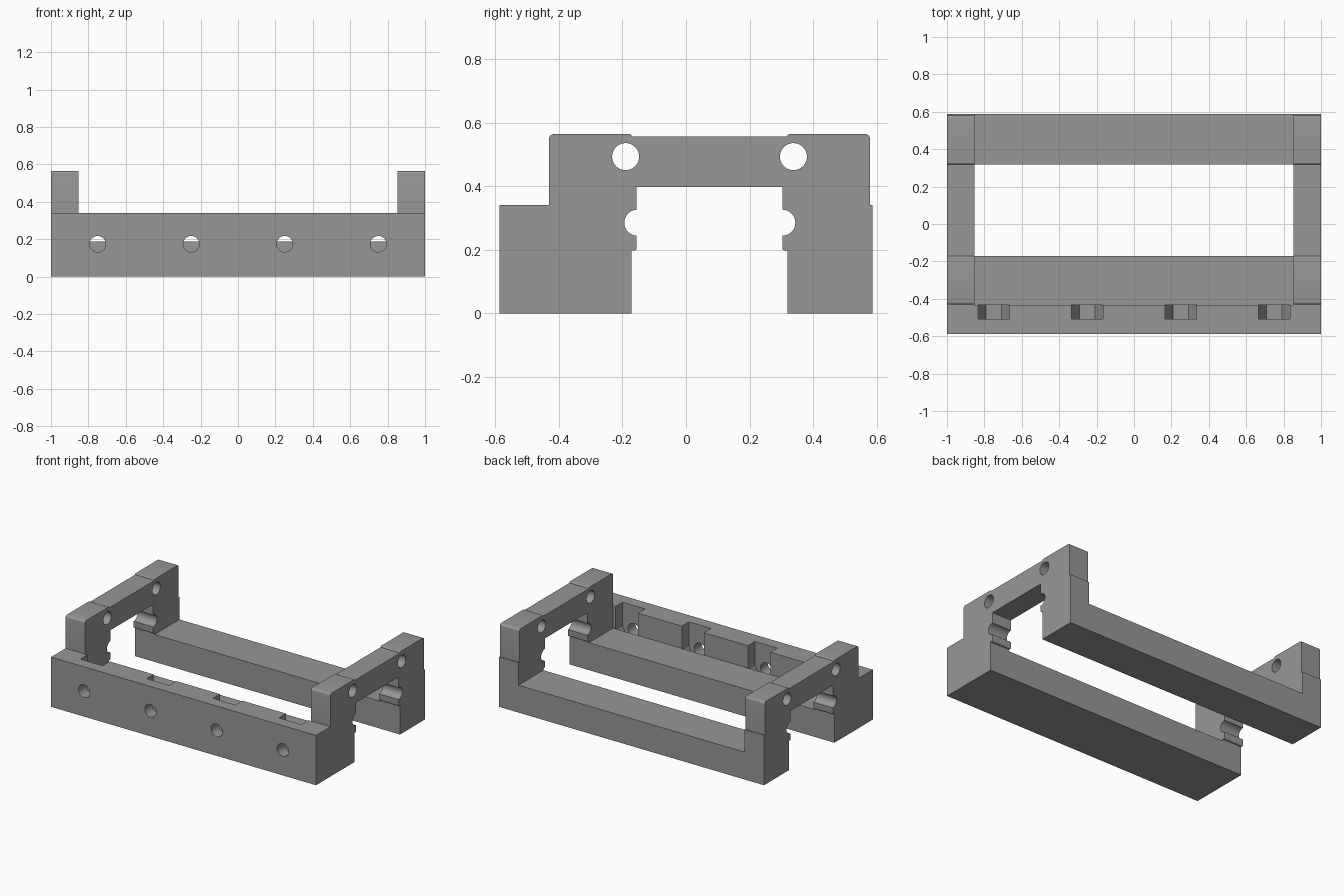
import bpy, bmesh, math
from mathutils import Vector

if "Cube" in bpy.data.objects:
    bpy.data.objects.remove(bpy.data.objects["Cube"])

grey = bpy.data.materials.new("mid grey")
grey.diffuse_color = (0.31, 0.31, 0.31, 1)
grey.use_nodes = True
grey.node_tree.nodes["Principled BSDF"].inputs["Base Color"].default_value = grey.diffuse_color


def fillet(points, steps=5):
    """Round the corners of a closed 2D outline given as (u, v, radius)."""
    out = []
    for i, (u, v, r) in enumerate(points):
        p = Vector((u, v))
        if r == 0:
            out.append(p)
            continue
        a = (Vector(points[i - 1][:2]) - p).normalized()
        b = (Vector(points[(i + 1) % len(points)][:2]) - p).normalized()
        c = p + (a + b) * r                      # right-angled corners only
        for k in range(steps + 1):
            t = math.pi / 2 * k / steps
            out.append(c - b * r * math.cos(t) - a * r * math.sin(t))
    return out


def prism(name, outline, axis, lo, hi):
    """Extrude a (y, z) outline along x, or an (x, z) outline along y."""
    bm = bmesh.new()
    place = (lambda p, d: (d, p[0], p[1])) if axis == "x" else (lambda p, d: (p[0], d, p[1]))
    ends = [[bm.verts.new(place(p, d)) for p in outline] for d in (lo, hi)]
    bm.faces.new(ends[0])
    bm.faces.new(ends[1][::-1])
    n = len(outline)
    for i in range(n):
        j = (i + 1) % n
        bm.faces.new((ends[0][i], ends[0][j], ends[1][j], ends[1][i]))
    bmesh.ops.recalc_face_normals(bm, faces=bm.faces)
    mesh = bpy.data.meshes.new(name)
    bm.to_mesh(mesh)
    bm.free()
    mesh.materials.append(grey)
    ob = bpy.data.objects.new(name, mesh)
    bpy.context.collection.objects.link(ob)
    return ob


def rect(a, b, c, d):
    return [(a, c), (b, c), (b, d), (a, d)]


def circle(u, v, r, n=40):
    return [(u + r * math.cos(2 * math.pi * i / n), v + r * math.sin(2 * math.pi * i / n))
            for i in range(n)]


def combine(target, helper, operation):
    """Apply an exact boolean and remove the helper."""
    helper.hide_render = True
    mod = target.modifiers.new(operation.lower(), "BOOLEAN")
    mod.operation, mod.solver, mod.object = operation, "EXACT", helper
    bpy.context.view_layer.objects.active = target
    bpy.ops.object.modifier_apply(modifier=mod.name)
    bpy.data.objects.remove(helper)


# Front wall with screw holes and hexagonal nut pockets open to the top and back
frame = prism("mounting_frame", rect(-0.587, -0.432, 0, 0.34), "x", -1, 1)
R, ZC = 0.0845, 0.174
for x in (-0.75, -0.25, 0.25, 0.75):
    pocket = [(x - R, 0.4), (x - R, ZC), (x - R / 2, ZC - R * 0.866),
              (x + R / 2, ZC - R * 0.866), (x + R, ZC), (x + R, 0.4)]
    combine(frame, prism("nut_pocket", pocket, "y", -0.508, -0.4), "DIFFERENCE")
    combine(frame, prism("screw_hole", circle(x, ZC, 0.043), "y", -0.7, -0.48), "DIFFERENCE")

# Low ledge behind the wall and the back bar
combine(frame, prism("front_ledge", rect(-0.432, -0.172, 0, 0.187), "x", -0.95, 0.95), "UNION")
back = prism("back_bar", rect(0.319, 0.587, 0, 0.187), "x", -0.95, 0.95)

# Bridge-shaped end arms with a stepped, rounded outline
arm = fillet([
    (-0.587, 0, 0), (-0.172, 0, 0), (-0.172, 0.198, 0), (-0.155, 0.198, 0.008),
    (-0.155, 0.398, 0), (0.303, 0.398, 0), (0.303, 0.198, 0.008), (0.319, 0.198, 0),
    (0.319, 0, 0), (0.587, 0, 0), (0.587, 0.34, 0), (0.579, 0.34, 0),
    (0.579, 0.564, 0.015), (0.319, 0.564, 0.007), (0.319, 0.556, 0),
    (-0.171, 0.556, 0), (-0.171, 0.564, 0.007), (-0.431, 0.564, 0.015),
    (-0.431, 0.34, 0), (-0.587, 0.34, 0)])
for side in (-1, 1):
    part = prism("end_arm", arm, "x", side * 0.853, side * 1.0)
    # Rod holes near the top and half-round grooves in the inner lips
    for y, z, r in ((-0.19, 0.493, 0.0425), (0.338, 0.493, 0.0425),
                    (-0.153, 0.285, 0.041), (0.303, 0.285, 0.041)):
        combine(part, prism("rod_hole", circle(y, z, r), "x", side * 0.8, side * 1.1), "DIFFERENCE")
    combine(frame, part, "UNION")
combine(frame, back, "UNION")

# Smooth the round holes and corners, keep the rest crisp
bpy.ops.object.select_all(action="DESELECT")
frame.select_set(True)
bpy.context.view_layer.objects.active = frame
bpy.ops.object.shade_smooth_by_angle(angle=math.radians(30))
